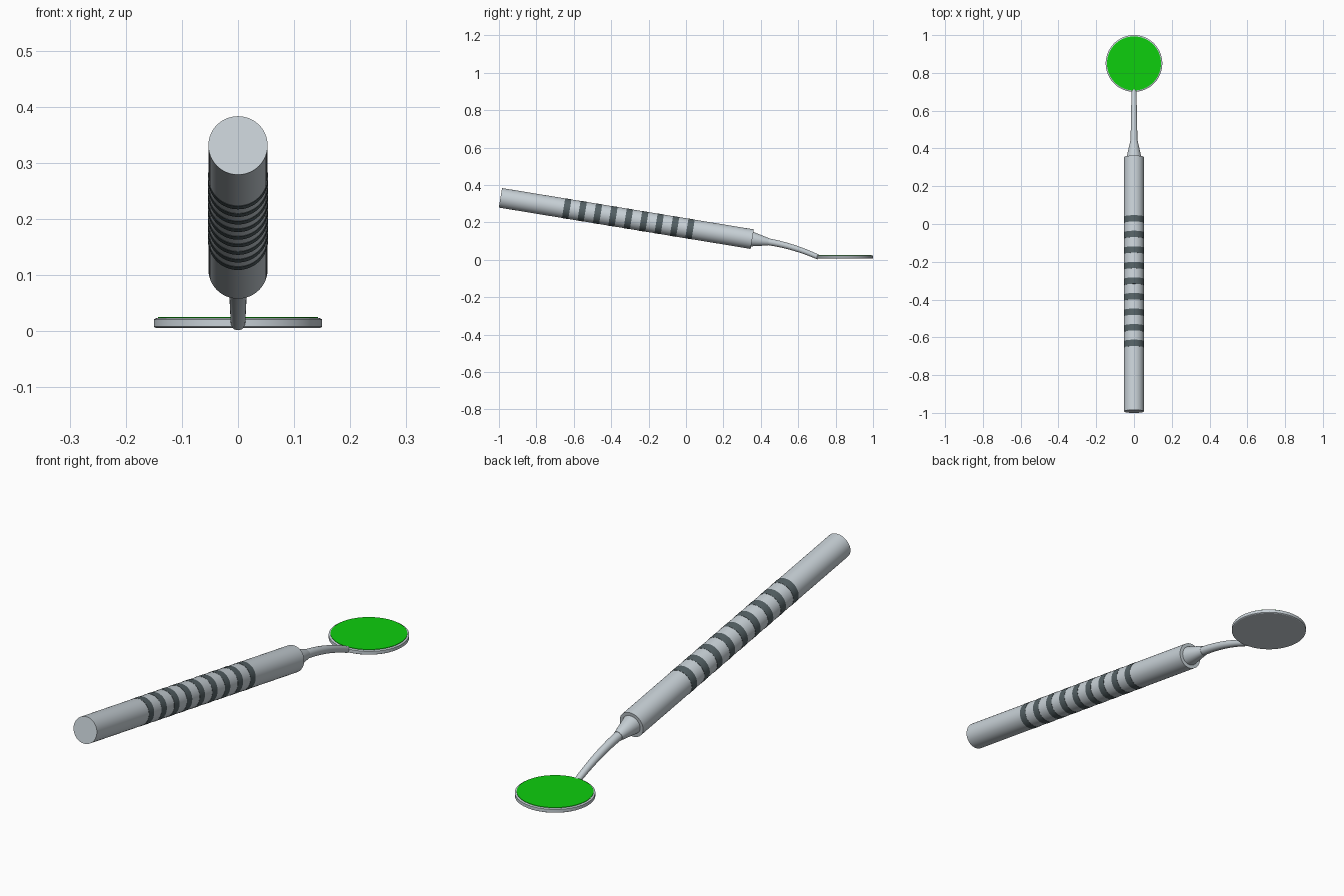
import bpy, bmesh, math
from mathutils import Vector

if "Cube" in bpy.data.objects:
    bpy.data.objects.remove(bpy.data.objects["Cube"], do_unlink=True)


def material(name, rgb, metallic=0.0):
    m = bpy.data.materials.new(name)
    m.use_nodes = True
    m.diffuse_color = (*rgb, 1)
    m.node_tree.nodes["Principled BSDF"].inputs["Base Color"].default_value = (*rgb, 1)
    return m


STEEL = material("pale steel", (0.58, 0.64, 0.68))
GRIP = material("dark grip bands", (0.09, 0.12, 0.13))
GREEN = material("green face", (0.004, 0.62, 0.004))
X = Vector((1, 0, 0))


def loft(name, stations, mats, dark_steps=(), sides=64):
    """Skin circles given as (centre, tangent, radius); steps in dark_steps get slot 1."""
    bm = bmesh.new()
    rings = []
    for centre, tangent, r in stations:
        side = X.cross(tangent.normalized())
        rings.append([bm.verts.new(centre + r * (X * math.cos(a) + side * math.sin(a)))
                      for a in (math.tau * i / sides for i in range(sides))])
    for step, (lo, hi) in enumerate(zip(rings, rings[1:])):
        for i in range(sides):
            j = (i + 1) % sides
            f = bm.faces.new((lo[i], lo[j], hi[j], hi[i]))
            f.material_index = int(step in dark_steps)
    bm.faces.new(rings[0])
    bm.faces.new(rings[-1])
    bmesh.ops.recalc_face_normals(bm, faces=bm.faces)
    mesh = bpy.data.meshes.new(name)
    bm.to_mesh(mesh)
    bm.free()
    obj = bpy.data.objects.new(name, mesh)
    bpy.context.collection.objects.link(obj)
    for m in mats:
        mesh.materials.append(m)
    bpy.ops.object.select_all(action='DESELECT')
    obj.select_set(True)
    bpy.context.view_layer.objects.active = obj
    bpy.ops.object.shade_smooth_by_angle(angle=math.radians(30))
    return obj


def lathe(name, start, axis, profile, mats, dark_steps=()):
    """Turn a profile of (distance, radius) about a straight axis."""
    return loft(name, [(start + axis * d, axis, r) for d, r in profile], mats, dark_steps)


# Handle: straight sloping cylinder with slightly proud grip bands
tail = Vector((0, -0.992, 0.331))
shoulder = Vector((0, 0.354, 0.110))
axis = (shoulder - tail).normalized()
length = (shoulder - tail).length
R, BAND_R, BAND_W, PITCH = 0.0528, 0.0536, 0.034, 0.0835
profile = [(0, R)]
dark = []
for k in range(9):
    d = 0.342 + k * PITCH
    n = len(profile)
    profile += [(d, R), (d, BAND_R), (d + BAND_W, BAND_R), (d + BAND_W, R)]
    dark += [n, n + 1, n + 2]
profile.append((length, R))
lathe("handle", tail, axis, profile, [STEEL, GRIP], dark)

# Tapered collar between handle and neck
lathe("collar", shoulder, axis, [(-0.01, 0.039), (0, 0.039), (0.088, 0.0195)], [STEEL])

# Slender bent neck, thinning toward the disc
a, b = Vector((0, 0.43, 0.0975)), Vector((0, 0.708, 0.0135))
bend = Vector((0, 0.57, 0.076))
stations = []
for i in range(17):
    t = i / 16
    centre = a * (1 - t) ** 2 + bend * 2 * t * (1 - t) + b * t ** 2
    tangent = (bend - a) * (1 - t) + (b - bend) * t
    stations.append((centre, tangent, 0.0185 - 0.0055 * t))
loft("neck", stations, [STEEL], sides=32)

# Round head: steel dish with a chamfered rim and a thin green face
up = Vector((0, 0, 1))
head = Vector((0, 0.85, 0))
lathe("head_dish", head, up,
      [(0.006, 0.147), (0.008, 0.15), (0.021, 0.15), (0.0235, 0.145)], [STEEL])
lathe("head_face", head, up, [(0.0225, 0.143), (0.0255, 0.143)], [GREEN])
